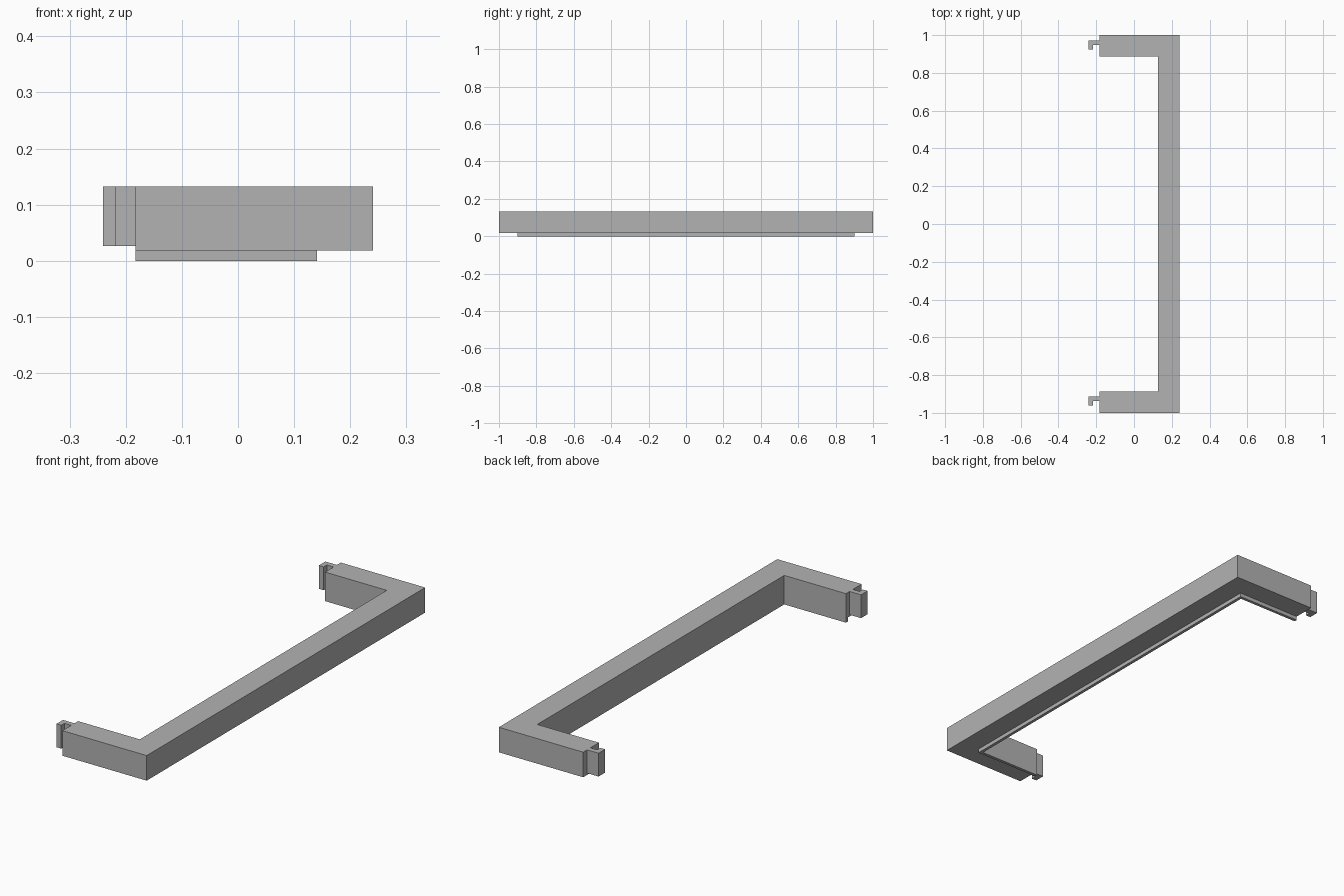
import bpy
import bmesh

cube = bpy.data.objects.get("Cube")
if cube:
    bpy.data.objects.remove(cube, do_unlink=True)

GREY = (0.45, 0.45, 0.45, 1.0)
material = bpy.data.materials.new("plain grey")
material.use_nodes = True
material.diffuse_color = GREY
material.node_tree.nodes["Principled BSDF"].inputs["Base Color"].default_value = GREY


def extrude_outline(name, outline, bottom, top):
    """Make a solid from an anticlockwise outline between two heights."""
    bm = bmesh.new()
    face = bm.faces.new([bm.verts.new((x, y, bottom)) for x, y in outline])
    extruded = bmesh.ops.extrude_face_region(bm, geom=[face], use_keep_orig=True)
    lifted = [v for v in extruded["geom"] if isinstance(v, bmesh.types.BMVert)]
    bmesh.ops.translate(bm, verts=lifted, vec=(0, 0, top - bottom))
    bmesh.ops.recalc_face_normals(bm, faces=bm.faces)
    mesh = bpy.data.meshes.new(name)
    bm.to_mesh(mesh)
    bm.free()
    mesh.materials.append(material)
    obj = bpy.data.objects.new(name, mesh)
    bpy.context.collection.objects.link(obj)
    return obj


def bracket(end, outer_x, outer_y, inner_x, inner_y):
    """Square-cornered U outline, open towards -x."""
    half = [(end, outer_y), (outer_x, outer_y), (inner_x, inner_y), (end, inner_y)]
    (a, b, c, d) = half
    flip = lambda p: (p[0], -p[1])
    return [flip(a), flip(b), b, a, d, c, flip(c), flip(d)]


ARM_END = -0.183
INNER_X, INNER_Y = 0.127, 0.887
BODY_BOTTOM, BODY_TOP = 0.018, 0.132

# Main bracket: long rail with an arm at each end
extrude_outline("bracket_frame", bracket(ARM_END, 0.241, 1.0, INNER_X, INNER_Y),
                BODY_BOTTOM, BODY_TOP)

# Thin lip under the inner edge
extrude_outline("lower_lip", bracket(ARM_END, 0.141, 0.901, INNER_X, INNER_Y),
                0.0, BODY_BOTTOM)

# Clip hooks on the arm ends, both turned the same way
TIP, PRONG = -0.241, -0.217
for name, y in (("front_hook", -0.913), ("back_hook", 0.972)):
    stem, prong_end = y - 0.024, y - 0.047
    extrude_outline(name, [(TIP, prong_end), (PRONG, prong_end), (PRONG, stem),
                           (ARM_END, stem), (ARM_END, y), (TIP, y)],
                    0.026, BODY_TOP)
